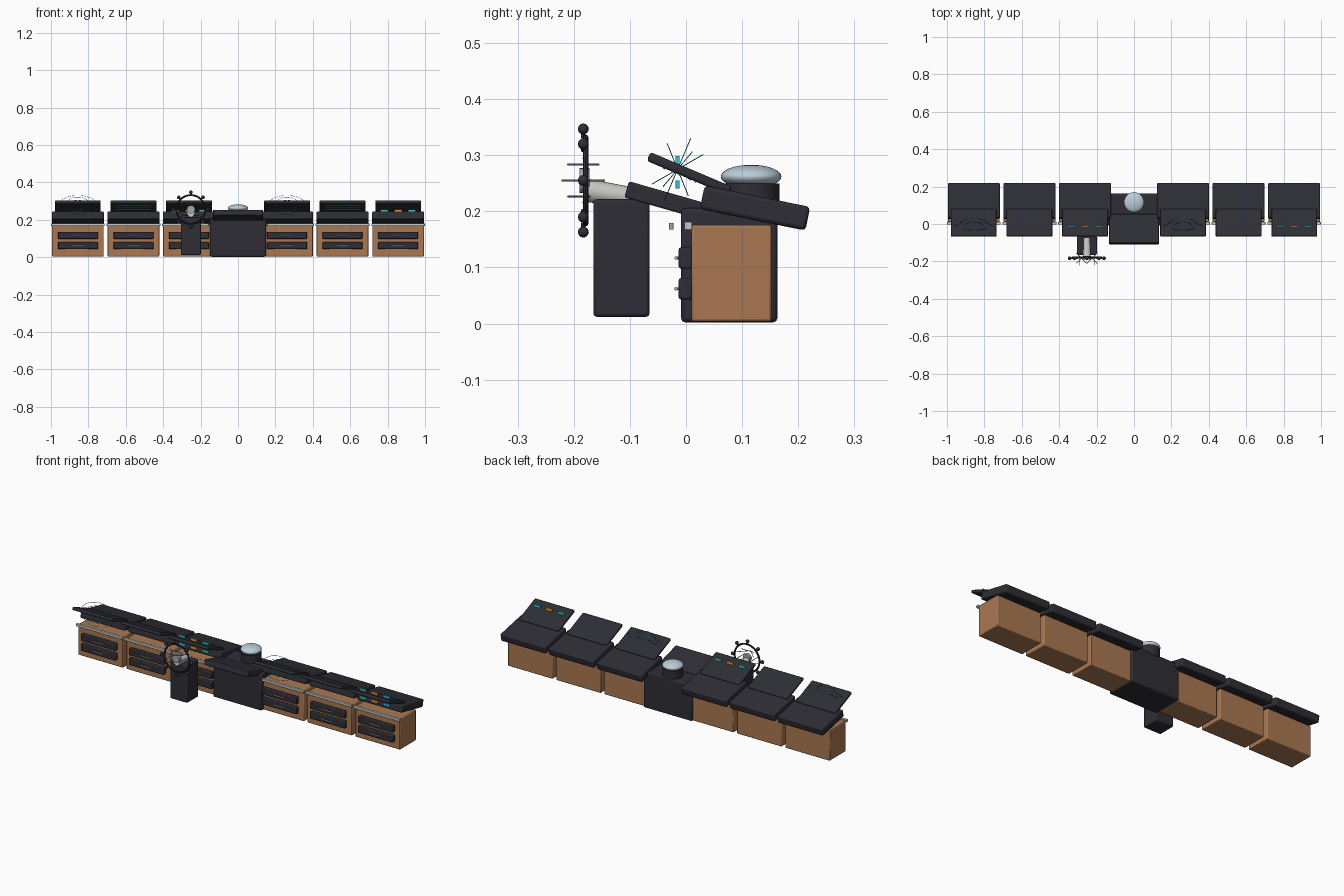
import bpy, math
from math import radians, sin, cos, pi
from mathutils import Vector

if "Cube" in bpy.data.objects:
    bpy.data.objects.remove(bpy.data.objects["Cube"])


def material(name, rgb):
    m = bpy.data.materials.new(name)
    m.diffuse_color = (*rgb, 1)
    m.use_nodes = True
    m.node_tree.nodes["Principled BSDF"].inputs["Base Color"].default_value = m.diffuse_color
    return m


DARK = material("dark charcoal", (0.027, 0.027, 0.036))
WOOD = material("warm wood", (0.40, 0.19, 0.085))
STEEL = material("grey steel", (0.38, 0.39, 0.40))
PALE = material("pale metal", (0.58, 0.58, 0.55))
GLASS = material("pale blue glass", (0.50, 0.62, 0.70))
GREEN = material("signal green", (0.04, 0.55, 0.28))
ORANGE = material("signal orange", (0.80, 0.33, 0.03))
BLUE = material("signal blue", (0.04, 0.50, 0.68))


def finish(name, mat, smooth=True):
    ob = bpy.context.object
    ob.name = name
    ob.data.materials.append(mat)
    if smooth:
        bpy.ops.object.shade_smooth_by_angle(angle=radians(35))
    return ob


def box(name, loc, size, mat, tilt=0, bevel=0.0):
    bpy.ops.mesh.primitive_cube_add(size=1, location=loc)
    ob = bpy.context.object
    ob.scale = size
    bpy.ops.object.transform_apply(location=False, rotation=False, scale=True)
    ob.rotation_euler.x = radians(tilt)
    if bevel:
        b = ob.modifiers.new("soft edge", 'BEVEL')
        b.width, b.segments = bevel, 2
    return finish(name, mat)


def rod(name, a, b, r, mat, r2=None, sides=12):
    a, b = Vector(a), Vector(b)
    bpy.ops.mesh.primitive_cone_add(vertices=sides, radius1=r, radius2=r if r2 is None else r2,
                                    depth=(b - a).length, location=(a + b) / 2)
    ob = bpy.context.object
    ob.rotation_euler = (b - a).to_track_quat('Z', 'Y').to_euler()
    return finish(name, mat)


def ball(name, loc, size, mat, seg=16):
    bpy.ops.mesh.primitive_uv_sphere_add(segments=seg, ring_count=seg // 2, radius=1, location=loc)
    bpy.context.object.scale = size
    return finish(name, mat)


def hoop(name, loc, rx, ry, tilt, tube, mat):
    # elliptical wire ring lying in a plane tilted about the x axis
    cu = bpy.data.curves.new(name, 'CURVE')
    cu.dimensions = '3D'
    cu.bevel_depth, cu.bevel_resolution = tube, 1
    sp = cu.splines.new('POLY')
    n = 40
    sp.points.add(n - 1)
    for i, p in enumerate(sp.points):
        t = 2 * pi * i / n
        p.co = (rx * cos(t), ry * sin(t), 0, 1)
    sp.use_cyclic_u = True
    cu.materials.append(mat)
    ob = bpy.data.objects.new(name, cu)
    bpy.context.collection.objects.link(ob)
    ob.location = loc
    ob.rotation_euler.x = radians(tilt)


def station(x, kind, order):
    # wooden cabinet with two drawers
    box("cabinet", (x, 0.081, 0.09), (0.276, 0.142, 0.172), WOOD, bevel=0.004)
    for z in (0.117, 0.062):
        box("drawer_front", (x, -0.001, z), (0.214, 0.024, 0.038), DARK, bevel=0.004)
        rod("drawer_handle", (x - 0.032, -0.018, z), (x + 0.032, -0.018, z), 0.003, STEEL)
        for s in (-1, 1):
            rod("handle_post", (x + s * 0.027, -0.018, z), (x + s * 0.027, -0.010, z), 0.0025, STEEL, sides=8)
    box("front_trim", (x, 0.004, 0.174), (0.287, 0.014, 0.014), PALE, bevel=0.002)
    # sloped desk and raised screen
    box("desk_slab", (x, 0.123, 0.206), (0.278, 0.192, 0.043), DARK, -11.5, 0.007)
    box("screen", (x, 0.006, 0.267), (0.244, 0.158, 0.017), DARK, -23, 0.005)
    centre = (x, -0.015, 0.275)
    if kind == "radar":
        for rx, ry, tilt in ((0.104, 0.060, 67), (0.085, 0.052, 30), (0.066, 0.050, 112),
                             (0.048, 0.040, 50), (0.026, 0.030, 140)):
            hoop("radar_ring", centre, rx, ry, tilt, 0.0009, GREEN)
    elif kind == "gauge":
        for i, m in enumerate(order):
            dx = (i - 1) * 0.073
            for z in (0.292, 0.248):
                box("gauge_light", (x + dx, -0.015, z), (0.040, 0.007, 0.014), m)
    else:
        # thin readout lines under the screen
        for d in (-0.045, -0.015, 0.015):
            box("readout_line", (x, 0.0024 + d * cos(radians(23)), 0.2585 - d * sin(radians(23))),
                (0.19, 0.003, 0.002), GREEN, -23)


pos = (0.262, 0.559, 0.856)
station(-pos[2], "radar", None)
station(-pos[1], "text", None)
station(-pos[0], "gauge", (BLUE, ORANGE, GREEN))
station(pos[0], "radar", None)
station(pos[1], "text", None)
station(pos[2], "gauge", (GREEN, ORANGE, BLUE))

# centre console with sloped top and compass dome
box("centre_console", (0, 0.077, 0.104), (0.30, 0.172, 0.204), DARK, bevel=0.008)
box("centre_slab", (0, -0.028, 0.217), (0.268, 0.162, 0.030), DARK, -16, 0.004)
rod("dome_base", (0, 0.115, 0.195), (0, 0.115, 0.25), 0.052, DARK, sides=32)
ball("compass_dome", (0, 0.116, 0.262), (0.054, 0.054, 0.021), GLASS, 32)
for s in (-1, 1):
    rod("side_knob", (s * 0.157, -0.026, 0.168), (s * 0.157, -0.026, 0.179), 0.004, STEEL)

# steering pedestal and shaft
wx, wy, wz = -0.252, -0.181, 0.255
box("helm_pedestal", (wx, -0.115, 0.117), (0.107, 0.100, 0.210), DARK, bevel=0.006)
rod("helm_shaft", (wx, wy, 0.238), (wx, -0.075, 0.222), 0.021, PALE, 0.017, 24)
rod("wheel_hub", (wx, -0.190, wz), (wx, -0.172, wz), 0.022, STEEL, sides=24)

# steering wheel
bpy.ops.mesh.primitive_torus_add(major_segments=40, minor_segments=8, major_radius=0.077,
                                 minor_radius=0.005, location=(wx, wy + 0.002, wz),
                                 rotation=(pi / 2, 0, 0))
finish("wheel_rim", DARK)
for i in range(8):
    a = i * pi / 4
    out = Vector((cos(a), 0, sin(a)))
    c = Vector((wx, wy - 0.002, wz))
    rod("wheel_grip", c + out * 0.075, c + out * 0.092, 0.004, DARK, sides=8)
    ball("wheel_knob", c + out * 0.092, (0.0098,) * 3, DARK, 12)
    d = Vector((sin(a), cos(a), 0)) * 0.039
    rod("wheel_spoke", c + out * 0.04 - d, c + out * 0.04 + d, 0.0018, STEEL, sides=8)
